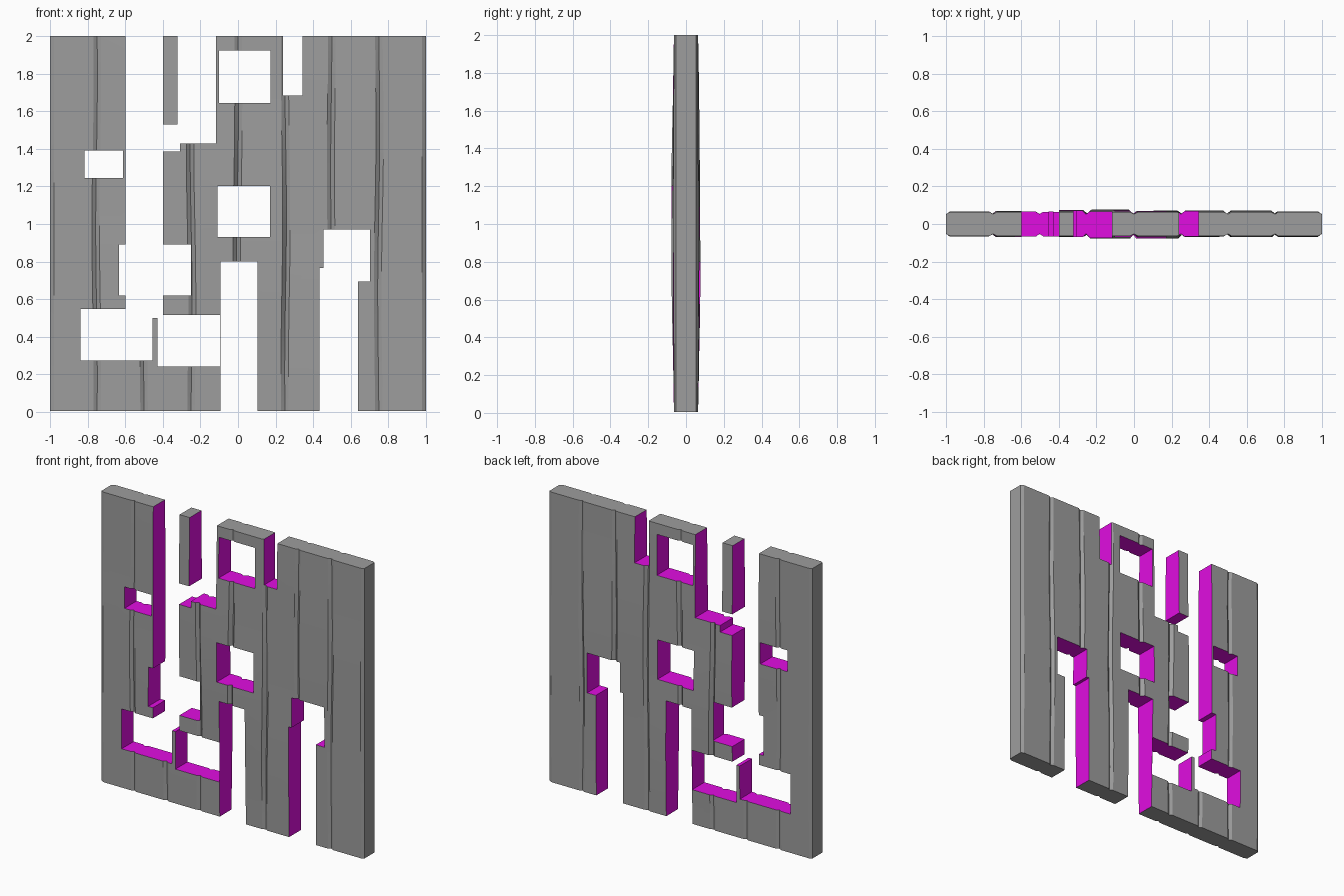
import bpy, bmesh, math

cube = bpy.data.objects.get("Cube")
if cube:
    bpy.data.objects.remove(cube, do_unlink=True)


def material(name, colour):
    m = bpy.data.materials.new(name)
    m.use_nodes = True
    m.diffuse_color = colour
    m.node_tree.nodes["Principled BSDF"].inputs["Base Color"].default_value = colour
    return m


GREY = material("plank grey", (0.34, 0.34, 0.34, 1))
CUT = material("cut magenta", (0.75, 0.004, 0.75, 1))


def add_object(name, bm, index):
    mesh = bpy.data.meshes.new(name)
    bmesh.ops.recalc_face_normals(bm, faces=bm.faces[:])
    for f in bm.faces:
        f.material_index = index
    bm.to_mesh(mesh)
    bm.free()
    mesh.materials.append(GREY)
    mesh.materials.append(CUT)
    ob = bpy.data.objects.new(name, mesh)
    bpy.context.scene.collection.objects.link(ob)
    return ob


# Plank wall: a grooved cross-section lofted upwards
PLANKS = 8
ROWS = 12


def seam(i, t):
    """x of the joint left of plank i at height fraction t"""
    x = -1 + 2 * i / PLANKS
    if i in (0, PLANKS):
        return x
    return x + 0.008 * math.sin(i * 2.3 + t * 5) * math.sin(math.pi * t)


def half_depth(i, t, side):
    """Planks swell away from the ends, most in the middle of the wall"""
    middle = 1 - abs(i - 3.5) / 3.5
    swell = math.sin(math.pi * t) * (0.6 + 0.4 * math.sin(i * 1.7 + side + t * 6))
    return 0.064 + (0.004 + 0.012 * middle) * swell


def face_line(t, side):
    line = []
    for i in range(PLANKS):
        a, b = seam(i, t), seam(i + 1, t)
        d = half_depth(i, t, side)
        line += [(a, side * 0.053), (a + 0.02, side * d), (b - 0.02, side * d)]
    return line + [(1, side * 0.053)]


bm = bmesh.new()
rings = []
for r in range(ROWS + 1):
    t = r / ROWS
    section = face_line(t, -1) + face_line(t, 1)[::-1]
    rings.append([bm.verts.new((x, y, 0.005 + 1.995 * t)) for x, y in section])
n = len(rings[0])
for low, high in zip(rings, rings[1:]):
    for j in range(n):
        k = (j + 1) % n
        bm.faces.new((low[j], low[k], high[k], high[j]))
bm.faces.new(rings[0])
bm.faces.new(rings[-1])
bmesh.ops.triangulate(bm, faces=[f for f in bm.faces if len(f.verts) == 4])
wall = add_object("plank_wall", bm, 0)

# Openings: x from, x to, z from, z to
OPENINGS = {
    "left_slot": (-0.6, -0.4, 0.5, 2.1),
    "left_gap": (-0.635, -0.25, 0.62, 0.89),
    "low_left_gap": (-0.84, -0.455, 0.272, 0.547),
    "low_right_gap": (-0.43, -0.095, 0.242, 0.516),
    "small_window": (-0.817, -0.613, 1.245, 1.392),
    "top_notch": (-0.323, -0.116, 1.43, 2.1),
    "notch_step": (-0.41, -0.31, 1.385, 1.53),
    "upper_window": (-0.1, 0.174, 1.645, 1.925),
    "top_slot": (0.24, 0.344, 1.685, 2.1),
    "middle_window": (-0.11, 0.17, 0.93, 1.202),
    "doorway": (-0.094, 0.105, -0.1, 0.8),
    "right_gap": (0.455, 0.703, 0.695, 0.97),
    "right_doorway": (0.434, 0.638, -0.1, 0.765),
}

bpy.context.view_layer.objects.active = wall
wall.select_set(True)
for name, (x0, x1, z0, z1) in OPENINGS.items():
    bm = bmesh.new()
    bmesh.ops.create_cube(bm, size=1)
    for v in bm.verts:
        v.co = (x0 if v.co.x < 0 else x1, v.co.y * 0.5, z0 if v.co.z < 0 else z1)
    cutter = add_object(name + "_cutter", bm, 1)
    cutter.hide_render = True
    mod = wall.modifiers.new(name, 'BOOLEAN')
    mod.operation = 'DIFFERENCE'
    mod.solver = 'EXACT'
    mod.object = cutter
    bpy.ops.object.modifier_apply(modifier=mod.name)
    bpy.data.objects.remove(cutter, do_unlink=True)

bpy.ops.object.shade_smooth_by_angle(angle=math.radians(15))
